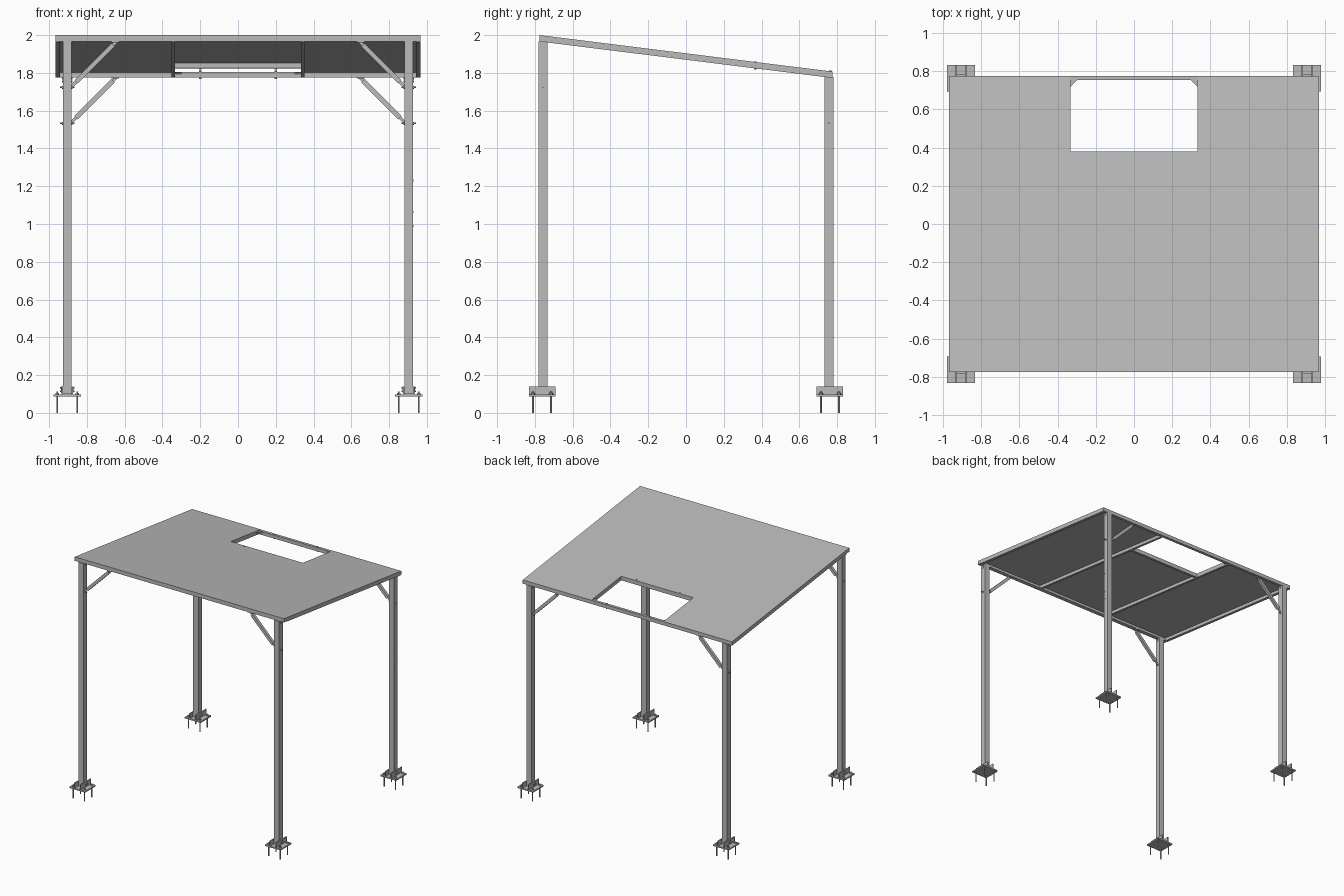
import bpy, bmesh, math
from mathutils import Vector, Matrix

cube = bpy.data.objects.get("Cube")
if cube:
    bpy.data.objects.remove(cube, do_unlink=True)

steel = bpy.data.materials.new("galvanised_grey")
steel.use_nodes = True
GREY = (0.5, 0.5, 0.5, 1)
steel.diffuse_color = GREY
steel.node_tree.nodes["Principled BSDF"].inputs["Base Color"].default_value = GREY


def finish(name, bm):
    bmesh.ops.recalc_face_normals(bm, faces=bm.faces)
    mesh = bpy.data.meshes.new(name)
    bm.to_mesh(mesh)
    bm.free()
    mesh.materials.append(steel)
    ob = bpy.data.objects.new(name, mesh)
    bpy.context.collection.objects.link(ob)
    return ob


def add_box(bm, lo, hi):
    lo, hi = Vector(lo), Vector(hi)
    mat = Matrix.Translation((lo + hi) / 2) @ Matrix.Diagonal((*(hi - lo), 1))
    return bmesh.ops.create_cube(bm, size=1, matrix=mat)["verts"]


def box(name, lo, hi):
    bm = bmesh.new()
    add_box(bm, lo, hi)
    return finish(name, bm)


def add_rod(bm, a, b, radius, sides=10):
    a, b = Vector(a), Vector(b)
    turn = (b - a).to_track_quat('Z', 'Y').to_matrix().to_4x4()
    bmesh.ops.create_cone(bm, cap_ends=True, segments=sides, radius1=radius, radius2=radius,
                          depth=(b - a).length, matrix=Matrix.Translation((a + b) / 2) @ turn)


def add_bar(bm, a, b, width, depth):
    # rectangular bar between two points in a plane of constant y
    a, b = Vector(a), Vector(b)
    d = b - a
    turn = Matrix.Rotation(math.atan2(d.x, d.z), 4, 'Y')
    size = Matrix.Diagonal((width, depth, d.length, 1))
    bmesh.ops.create_cube(bm, size=1, matrix=Matrix.Translation((a + b) / 2) @ turn @ size)


def slope(y):
    return 2.0 - 0.1245 * (y + 0.775)


def pitch(verts):
    for v in verts:
        v.co.z += slope(v.co.y)


def rafter(name, x0, x1, y0, y1):
    bm = bmesh.new()
    pitch(add_box(bm, (x0, y0, -0.034), (x1, y1, -0.008)))
    return finish(name, bm)


# Roof sheet with a notch at the rear
X, Y = 0.967, 0.775
HX, HY = 0.333, 0.38
outline = [(-X, -Y), (X, -Y), (X, Y), (HX, Y), (HX, HY), (-HX, HY), (-HX, Y), (-X, Y)]
bm = bmesh.new()
sheet = bm.faces.new([bm.verts.new((x, y, -0.008)) for x, y in outline])
up = bmesh.ops.extrude_face_region(bm, geom=[sheet])["geom"]
bmesh.ops.translate(bm, vec=(0, 0, 0.008), verts=[g for g in up if isinstance(g, bmesh.types.BMVert)])
pitch(bm.verts)
finish("roof_sheet", bm)

# Roof frame
box("front_beam", (-X, -Y, 1.967), (X, -0.741, 1.994))
box("rear_beam", (-X, 0.752, 1.776), (X, Y, 1.806))
for side, s in (("right", -1), ("left", 1)):
    for part, a, b in (("edge_rafter", 0.943, X), ("inner_rafter", HX, 0.353)):
        x0, x1 = sorted((s * a, s * b))
        rafter(f"{side}_{part}", x0, x1, -0.741, 0.752)
rafter("opening_crossbar", -HX, HX, 0.357, HY)

# Triangular corner brackets at the rear of the opening
for side, s in (("right", -1), ("left", 1)):
    bm = bmesh.new()
    tri = [(HX, 0.752), (HX - 0.035, 0.752), (HX, 0.717)]
    face = bm.faces.new([bm.verts.new((s * x, y, 1.795)) for x, y in tri])
    up = bmesh.ops.extrude_face_region(bm, geom=[face])["geom"]
    bmesh.ops.translate(bm, vec=(0, 0, 0.006), verts=[g for g in up if isinstance(g, bmesh.types.BMVert)])
    finish(f"{side}_opening_bracket", bm)

# Crossbar and rear beam bolts
bm = bmesh.new()
for x in (-0.2, 0.2):
    for y in (0.366, 0.763):
        z = slope(y)
        add_rod(bm, (x, y, z - 0.04), (x, y, z + 0.003), 0.006)
finish("frame_bolts", bm)

# Posts with feet and braces at the four corners
PX, PY, H = 0.904, 0.757, 0.0235
for end, t, top in (("front", -1, 1.967), ("rear", 1, 1.777)):
    for side, s in (("right", -1), ("left", 1)):
        tag = f"{end}_{side}"
        cx, cy = s * PX, t * PY
        box(f"{tag}_post", (cx - H, cy - H, 0.1), (cx + H, cy + H, top))

        # Foot: ground plate and two upright cheeks
        fy = t * 0.762
        bm = bmesh.new()
        add_box(bm, (cx - 0.073, fy - 0.07, 0.087), (cx + 0.073, fy + 0.07, 0.098))
        for k in (-1, 1):
            mx = cx + k * (H + 0.004)
            add_box(bm, (mx - 0.004, fy - 0.07, 0.098), (mx + 0.004, fy + 0.07, 0.14))
        finish(f"{tag}_foot", bm)

        # Ground anchors with nuts
        bm = bmesh.new()
        for i in (-1, 1):
            for j in (-1, 1):
                ax, ay = cx + i * 0.053, fy + j * 0.048
                add_rod(bm, (ax, ay, 0), (ax, ay, 0.112), 0.005)
                add_rod(bm, (ax, ay, 0.098), (ax, ay, 0.105), 0.01, 6)
        finish(f"{tag}_anchors", bm)

        # Bolts through the foot, the brace joint and the post head
        bm = bmesh.new()
        for dy, z in ((-0.012, 0.115), (0.012, 0.115), (0, 0.132), (0, top - 0.244)):
            add_rod(bm, (cx - 0.038, cy + dy, z), (cx + 0.038, cy + dy, z), 0.004)
            for k in (-1, 1):
                reach = 0.034 if z < 0.2 else 0.029
                add_rod(bm, (cx + k * H, cy + dy, z), (cx + k * reach, cy + dy, z), 0.008, 6)
        for dz in (0.006, 0.022):
            add_rod(bm, (cx - 0.027, cy, top - dz), (cx + 0.027, cy, top - dz), 0.005)
        if (end, side) == ("rear", "left"):
            for dy, z in ((-0.014, 1.23), (0.014, 1.23), (-0.014, 1.065), (0.014, 1.065), (-0.008, 0.99)):
                add_rod(bm, (cx, cy + dy, z), (cx + H + 0.002, cy + dy, z), 0.005)
        finish(f"{tag}_bolts", bm)

        # Diagonal brace with thin end tabs
        def at(x, drop):
            return (s * x, cy, top - drop)
        bm = bmesh.new()
        add_bar(bm, at(0.857, 0.214), at(0.662, 0.019), 0.025, 0.022)
        add_bar(bm, at(0.881, 0.238), at(0.84, 0.197), 0.016, 0.006)
        add_bar(bm, at(0.68, 0.037), at(0.645, 0.002), 0.016, 0.006)
        add_box(bm, (s * 0.65 - 0.02, cy - 0.014, top - 0.006), (s * 0.65 + 0.02, cy + 0.014, top))
        finish(f"{tag}_brace", bm)
